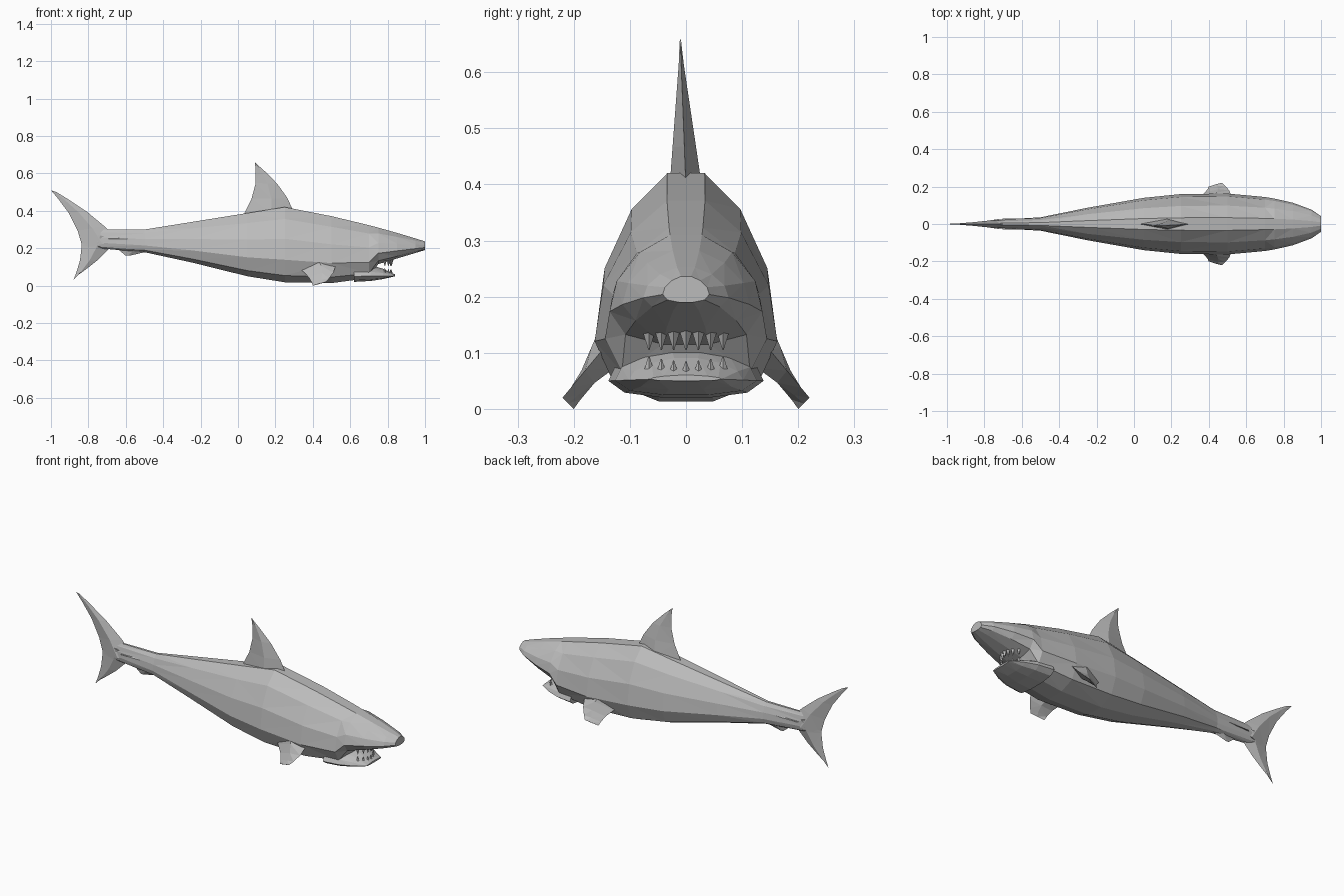
import bpy, bmesh
from math import sin, cos, pi, sqrt, radians
from mathutils import Vector

default_cube = bpy.data.objects.get("Cube")
if default_cube:
    bpy.data.objects.remove(default_cube)

GREY = (0.5, 0.5, 0.5, 1)
skin = bpy.data.materials.new("shark_grey")
skin.use_nodes = True
skin.diffuse_color = GREY
skin.node_tree.nodes["Principled BSDF"].inputs["Base Color"].default_value = GREY


def loft(name, rings):
    """Skin a list of equal-length rings into a faceted closed shell."""
    bm = bmesh.new()
    loops = [[bm.verts.new(point) for point in ring] for ring in rings]
    for near, far in zip(loops, loops[1:]):
        for i in range(len(near)):
            bm.faces.new((near[i - 1], near[i], far[i], far[i - 1]))
    bm.faces.new(loops[0])
    bm.faces.new(loops[-1])
    bmesh.ops.triangulate(bm, faces=bm.faces[:])
    bmesh.ops.recalc_face_normals(bm, faces=bm.faces[:])
    mesh = bpy.data.meshes.new(name)
    bm.to_mesh(mesh)
    bm.free()
    mesh.materials.append(skin)
    bpy.context.collection.objects.link(bpy.data.objects.new(name, mesh))


def egg_ring(x, low, high, half_width):
    """Faceted egg section, heavier below the middle."""
    side = []
    for step in range(6):
        angle = radians(15 + 30 * step)
        rise = max(0, (1 + cos(angle) / cos(radians(15))) / 2) ** 1.2
        width = half_width * sin(angle) * (1.05 - 0.2 * cos(angle))
        side.append(Vector((x, width, low + rise * (high - low))))
    mirrored = [Vector((p.x, -p.y, p.z)) for p in reversed(side)]
    return side + mirrored


def body_ring(x):
    """Back, belly and flank curves of the body at one station."""
    turn = (x + 0.75) / 1.15 * pi / 2
    ahead = x - 0.25
    if ahead < 0:
        back = max(0.3, 0.42 + 0.16 * ahead)
    else:
        back = 0.42 - 0.17 * ahead - 0.1 * ahead ** 2
    if x < 0.4:
        half_width = max(0.02, 0.155 * sin(turn) ** 1.4)
    else:
        half_width = 0.155 * sqrt(1 - ((x - 0.4) / 0.62) ** 2)
    # The snout underside starts above the open mouth
    if x > 0.7:
        belly = 0.1 + 0.3 * (x - 0.7)
    else:
        belly = 0.01 + 0.19 * cos(turn) ** 2
    return egg_ring(x, belly, back, half_width)


def jaw_ring(t):
    """Lower jaw section, narrowing and thinning towards the lip."""
    drop = t * t
    return egg_ring(0.62 + 0.22 * t, 0.02 + 0.03 * drop,
                    0.12 - 0.06 * drop, 0.13 - 0.07 * drop)


def fin(name, root, tip, thickness, bow, across=(0, 1, 0)):
    """Diamond-section fin from a root chord to a tip chord, bowed forward."""
    rings = []
    for t in (0, 0.3, 0.6, 0.85, 1):
        shift = Vector((bow * sin(pi * t), 0, 0))
        lead, trail = [Vector(a).lerp(Vector(b), t) + shift
                       for a, b in zip(root, tip)]
        middle = lead.lerp(trail, 0.45)
        offset = Vector(across) * thickness * max(1 - t, 0.05)
        rings.append([lead, middle + offset, trail, middle - offset])
    loft(name, rings)


def tooth(name, centre, height):
    """Four-sided spike."""
    corners = [Vector((cos(k * pi / 2), sin(k * pi / 2), 0)) for k in range(4)]
    peak = centre + Vector((0, 0, height))
    loft(name, [[centre + c * 0.012 for c in corners],
                [peak + c * 0.001 for c in corners]])


# Body and jaw
stations = (-0.75, -0.5, -0.25, 0.05, 0.25, 0.5, 0.7, 0.75, 0.85, 0.95, 1)
loft("body", [body_ring(x) for x in stations])
loft("lower_jaw", [jaw_ring(t) for t in (0, 0.4, 0.7, 1)])

# Teeth in a curved row on both jaws
for place in range(-3, 4):
    y = place * 0.022
    curve = y * y
    tooth("lower_tooth", Vector((0.82 - 8 * curve, y, 0.05 + 2 * curve)), 0.035)
    tooth("upper_tooth", Vector((0.82 - 8 * curve, y, 0.14)), -0.035)

# Fins on the centre line
fin("dorsal_fin", [(0.3, 0, 0.39), (0.03, 0, 0.38)],
    [(0.1, -0.01, 0.65), (0.09, -0.01, 0.66)], 0.03, 0.03)
fin("upper_tail_lobe", [(-0.64, 0, 0.24), (-0.83, 0, 0.2)],
    [(-0.97, 0, 0.5), (-1, 0, 0.51)], 0.026, 0.03)
fin("lower_tail_lobe", [(-0.65, 0, 0.25), (-0.84, 0, 0.29)],
    [(-0.85, 0, 0.06), (-0.88, 0, 0.03)], 0.024, 0.02)
fin("anal_fin", [(-0.45, 0, 0.19), (-0.66, 0, 0.21)],
    [(-0.58, 0, 0.16), (-0.6, 0, 0.16)], 0.02, 0)

# Paired fins and tail keels
for side, label in ((1, "left"), (-1, "right")):
    fin(label + "_pectoral_fin",
        [(0.52, side * 0.12, 0.14), (0.3, side * 0.12, 0.11)],
        [(0.47, side * 0.22, 0.02), (0.4, side * 0.2, 0)],
        0.04, 0.02, (0, 0.75 * side, 0.66))
    fin(label + "_keel",
        [(-0.46, side * 0.02, 0.26), (-0.74, 0, 0.25)],
        [(-0.6, side * 0.03, 0.25), (-0.7, side * 0.03, 0.25)],
        0.012, 0, (0, 0, 1))
